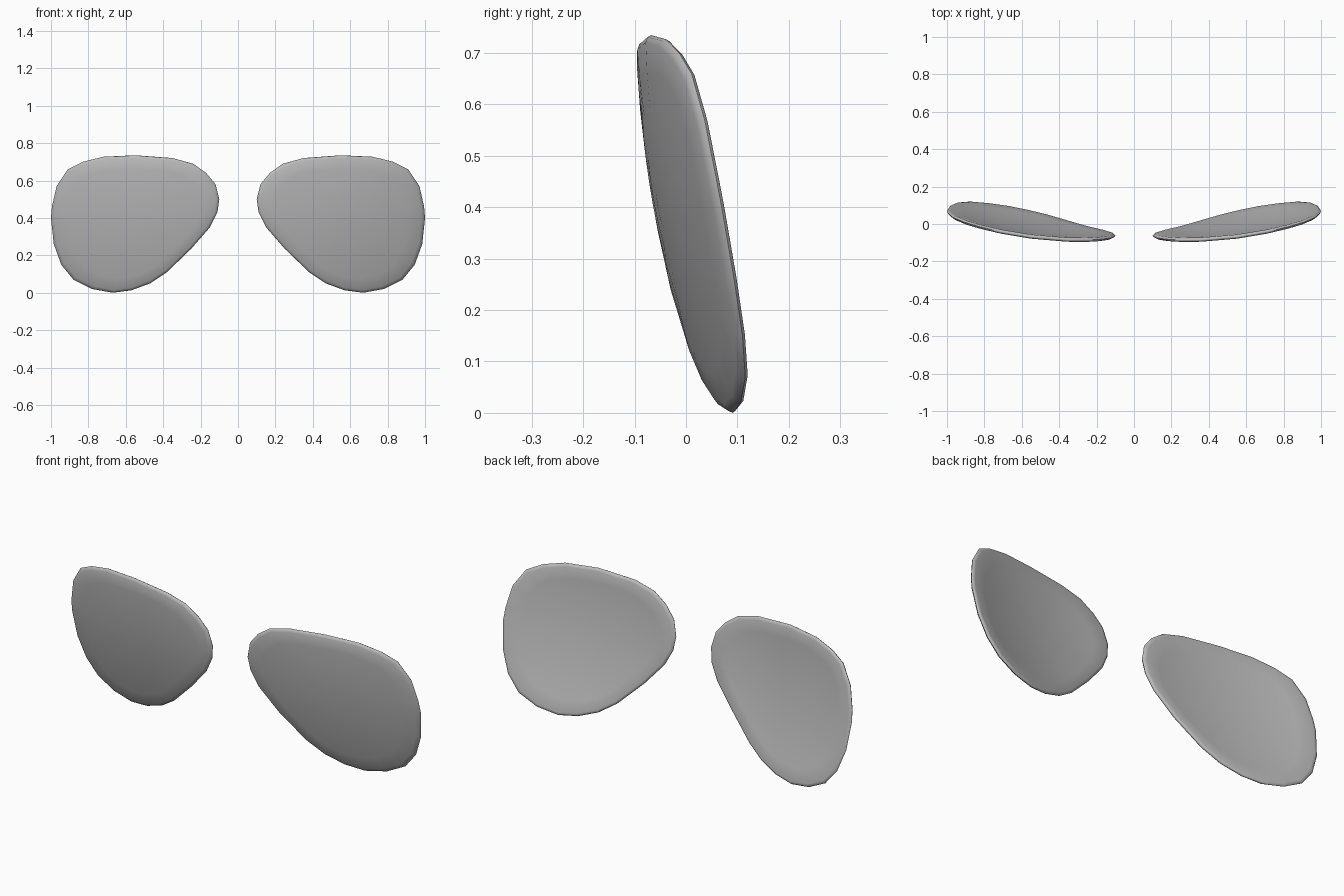
import bpy
import bmesh
import math

cube = bpy.data.objects.get("Cube")
if cube:
    bpy.data.objects.remove(cube, do_unlink=True)

# Lens colour
grey = bpy.data.materials.new("lens_grey")
grey.use_nodes = True
colour = (0.5, 0.5, 0.5, 1)
grey.diffuse_color = colour
grey.node_tree.nodes["Principled BSDF"].inputs["Base Color"].default_value = colour

# Teardrop outline (x, z) of the left lens, clockwise from the nose side
OUTLINE = [(.10, .50), (.12, .58), (.17, .64), (.24, .69), (.35, .72), (.55, .735),
           (.72, .727), (.83, .70), (.91, .66), (.97, .57), (.995, .46), (1, .40),
           (.985, .26), (.945, .15), (.88, .07), (.78, .02), (.67, 0), (.57, .013),
           (.47, .05), (.38, .11), (.25, .235), (.15, .35), (.11, .43)]
CX, CZ = .55, .38
HALF = .011

# Rings from front centre, round the rim, to back centre: (scale, thickness side)
FRONT = [(.2, -1), (.4, -1), (.6, -1), (.8, -1), (.96, -1), (.99, -.6)]
RINGS = FRONT + [(1, 0)] + [(s, -t) for s, t in reversed(FRONT)]


def dome(u, v):
    """Depth of the tilted, forward-bulging lens at an offset from its centre."""
    return -.03 + .13 * u - .185 * v + .22 * (u * u + v * v)


def make_lens(name, side):
    bm = bmesh.new()

    def point(u, v, t):
        return bm.verts.new((side * (CX + u), dome(u, v) + t * HALF, CZ + v))

    loops = [[point(s * (x - CX), s * (z - CZ), t) for x, z in OUTLINE]
             for s, t in RINGS]
    n = len(OUTLINE)
    for a, b in zip(loops, loops[1:]):
        for i in range(n):
            j = (i + 1) % n
            bm.faces.new((a[i], a[j], b[j], b[i]))
    # Close the front and back centres with fans
    for loop, t in ((loops[0], -1), (loops[-1], 1)):
        hub = point(0, 0, t)
        for i in range(n):
            bm.faces.new((hub, loop[i], loop[(i + 1) % n]))
    bmesh.ops.recalc_face_normals(bm, faces=bm.faces)
    mesh = bpy.data.meshes.new(name)
    bm.to_mesh(mesh)
    bm.free()
    mesh.materials.append(grey)
    obj = bpy.data.objects.new(name, mesh)
    bpy.context.collection.objects.link(obj)
    bpy.ops.object.select_all(action="DESELECT")
    obj.select_set(True)
    bpy.context.view_layer.objects.active = obj
    bpy.ops.object.shade_smooth_by_angle(angle=math.radians(60))


make_lens("left_lens", 1)
make_lens("right_lens", -1)
